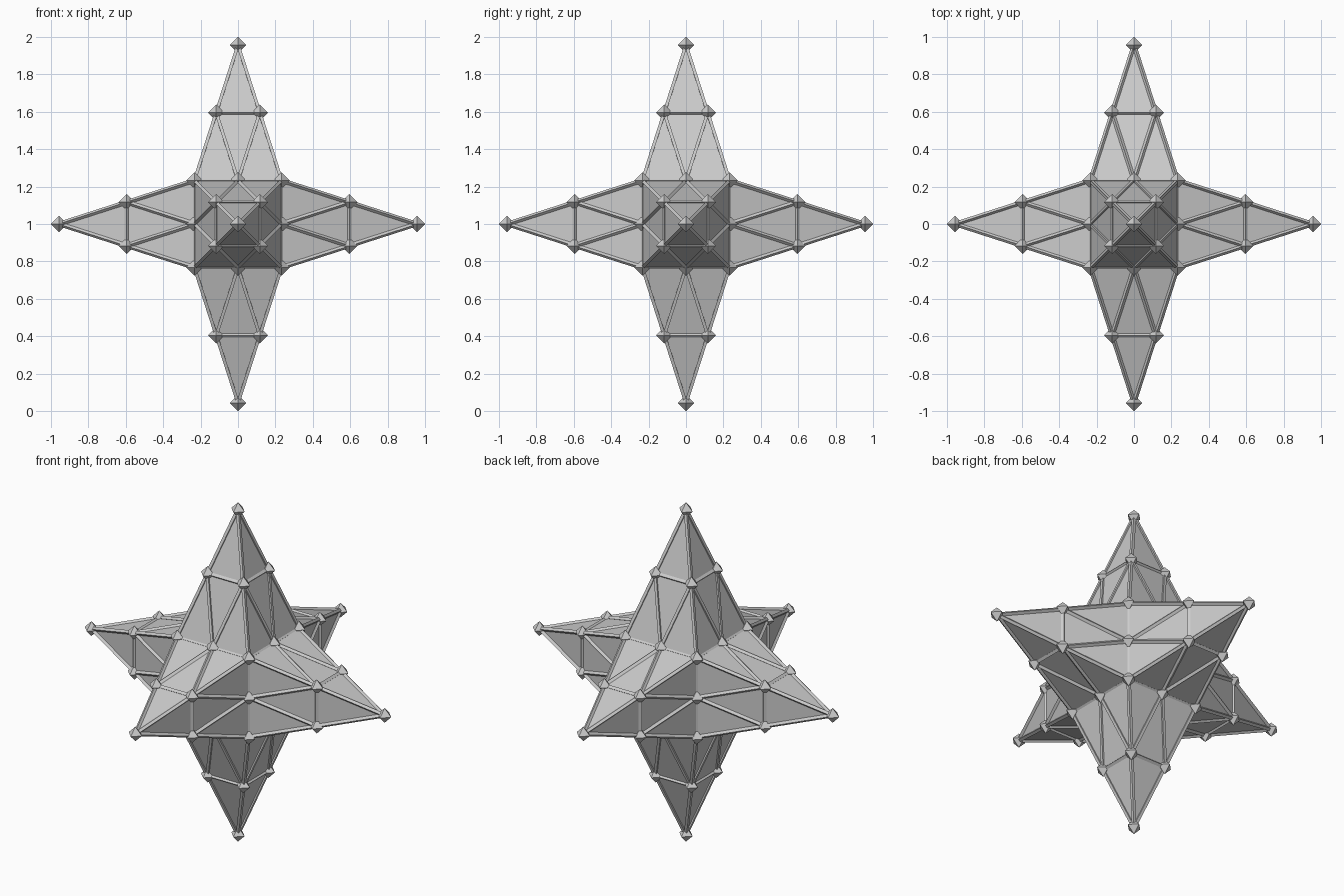
import bpy, bmesh
from mathutils import Matrix, Vector

if "Cube" in bpy.data.objects:
    bpy.data.objects.remove(bpy.data.objects["Cube"])

HALF = 0.233      # half width of the core cube
TIP = 0.957       # distance from centre to each spike tip
NODE = 0.043      # connector radius
CENTRE = Vector((0, 0, 1))


def add_object(name, bm):
    mesh = bpy.data.meshes.new(name)
    bm.to_mesh(mesh)
    bm.free()
    obj = bpy.data.objects.new(name, mesh)
    bpy.context.collection.objects.link(obj)
    return obj


# Panels: a cube with every face raised to a spike, each triangle split in four
skin = bmesh.new()
bmesh.ops.create_cube(skin, size=2 * HALF)
bmesh.ops.poke(skin, faces=skin.faces[:], offset=TIP - HALF)
bmesh.ops.subdivide_edges(skin, edges=skin.edges[:], cuts=1, use_grid_fill=True)
bmesh.ops.translate(skin, verts=skin.verts[:], vec=CENTRE)

# Connectors: an octahedron at every joint
nodes = bmesh.new()
for v in skin.verts:
    bmesh.ops.create_uvsphere(nodes, u_segments=4, v_segments=2, radius=NODE,
                              matrix=Matrix.Translation(v.co))

# Struts: a thin four-sided bar along every edge, slimmer in the creases
struts = bmesh.new()
for e in skin.edges:
    a, b = (v.co for v in e.verts)
    d = b - a
    in_crease = all(max(abs(c) for c in p - CENTRE) < HALF + 0.01 for p in (a, b))
    r = 0.008 if in_crease else 0.012
    m = Matrix.Translation((a + b) / 2) @ d.to_track_quat('Z', 'Y').to_matrix().to_4x4()
    bmesh.ops.create_cone(struts, cap_ends=True, segments=4, radius1=r, radius2=r,
                          depth=d.length, matrix=m)

add_object("star_panels", skin)
add_object("star_connectors", nodes)
add_object("star_struts", struts)
